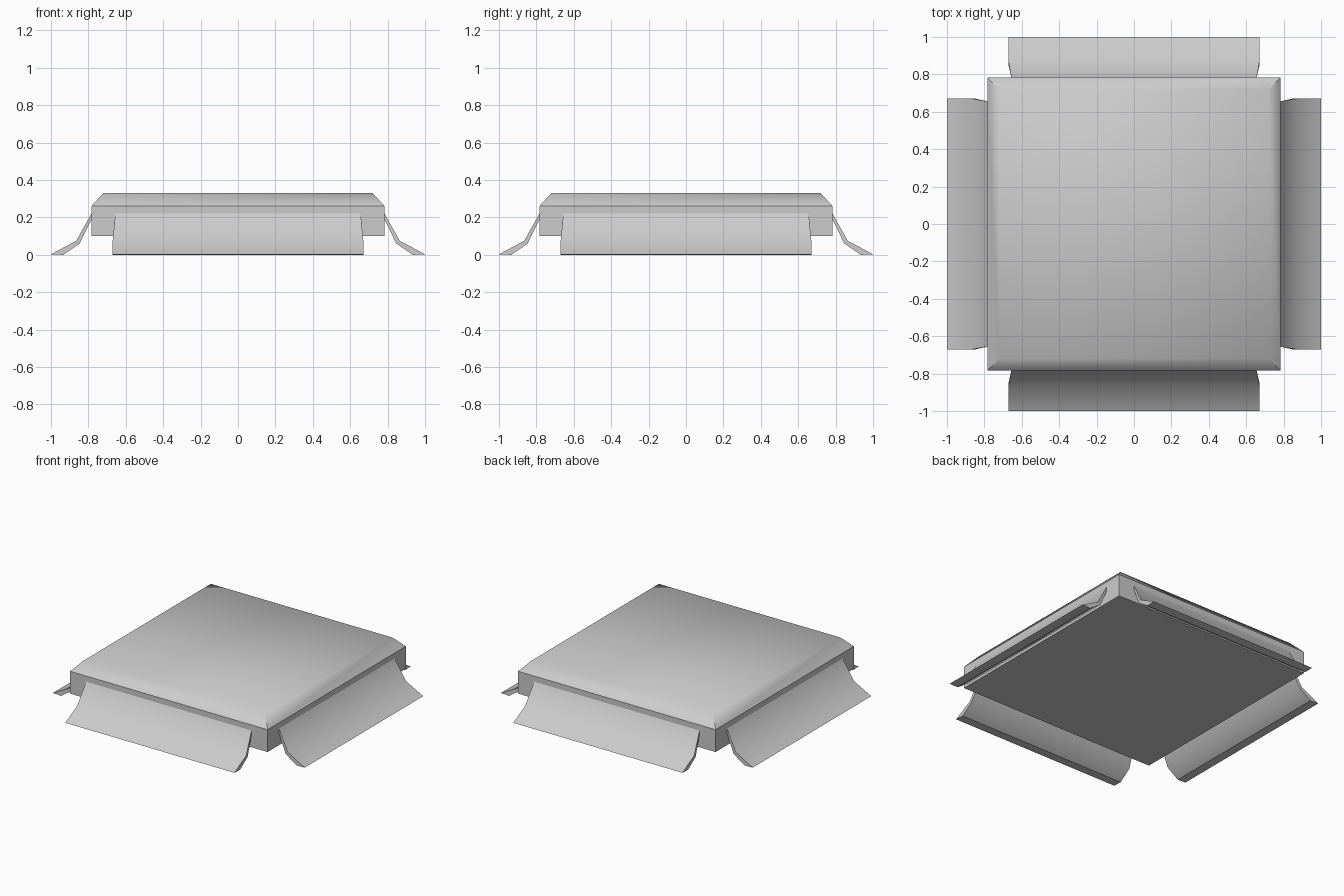
import bpy, bmesh, math
from mathutils import Matrix

if "Cube" in bpy.data.objects:
    bpy.data.objects.remove(bpy.data.objects["Cube"])

grey = bpy.data.materials.new("light grey")
grey.diffuse_color = (0.6, 0.6, 0.6, 1)
grey.use_nodes = True
grey.node_tree.nodes["Principled BSDF"].inputs["Base Color"].default_value = grey.diffuse_color


def finish(name, bm, sharp):
    """Make an object with smooth faces, keeping the chosen edges sharp."""
    bmesh.ops.recalc_face_normals(bm, faces=bm.faces)
    for f in bm.faces:
        f.smooth = True
    for e in bm.edges:
        e.smooth = not sharp(e)
    me = bpy.data.meshes.new(name)
    bm.to_mesh(me)
    bm.free()
    me.materials.append(grey)
    ob = bpy.data.objects.new(name, me)
    bpy.context.collection.objects.link(ob)
    return ob


# Slab: straight sides below a softly shaded chamfered top
bm = bmesh.new()
rings = [[bm.verts.new((sx * h, sy * h, z)) for sx, sy in
          ((-1, -1), (1, -1), (1, 1), (-1, 1))]
         for h, z in ((0.784, 0.1), (0.784, 0.26), (0.72, 0.33))]
bm.faces.new(rings[0])
bm.faces.new(rings[2])
for a, b in zip(rings, rings[1:]):
    for i in range(4):
        j = (i + 1) % 4
        bm.faces.new((a[i], a[j], b[j], b[i]))
finish("slab", bm, lambda e: min(v.co.z for v in e.verts) < 0.27)

# Flared skirt flap on each side: (outward distance, height, half length)
profile = [(0.784, 0.22, 0.656), (0.865, 0.075, 0.67), (1.0, 0.003, 0.671),
           (0.935, 0.0, 0.671), (0.847, 0.06, 0.67), (0.784, 0.187, 0.656)]
for k, side in enumerate(("front", "right", "back", "left")):
    bm = bmesh.new()
    ends = [[bm.verts.new((s * w, -d, z)) for d, z, w in profile] for s in (-1, 1)]
    # End caps, split so each piece stays flat
    for e in ends:
        for q in ((0, 1, 4, 5), (1, 2, 3, 4)):
            bm.faces.new([e[i] for i in q])
    for i in range(6):
        j = (i + 1) % 6
        bm.faces.new((ends[0][i], ends[0][j], ends[1][j], ends[1][i]))
    bm.transform(Matrix.Rotation(k * math.pi / 2, 4, 'Z'))
    # Only the bend lines along the outer and inner skins are soft
    finish(side + "_flap", bm, lambda e: not (
        e.calc_length() > 1 and 0.05 < e.verts[0].co.z < 0.1))
